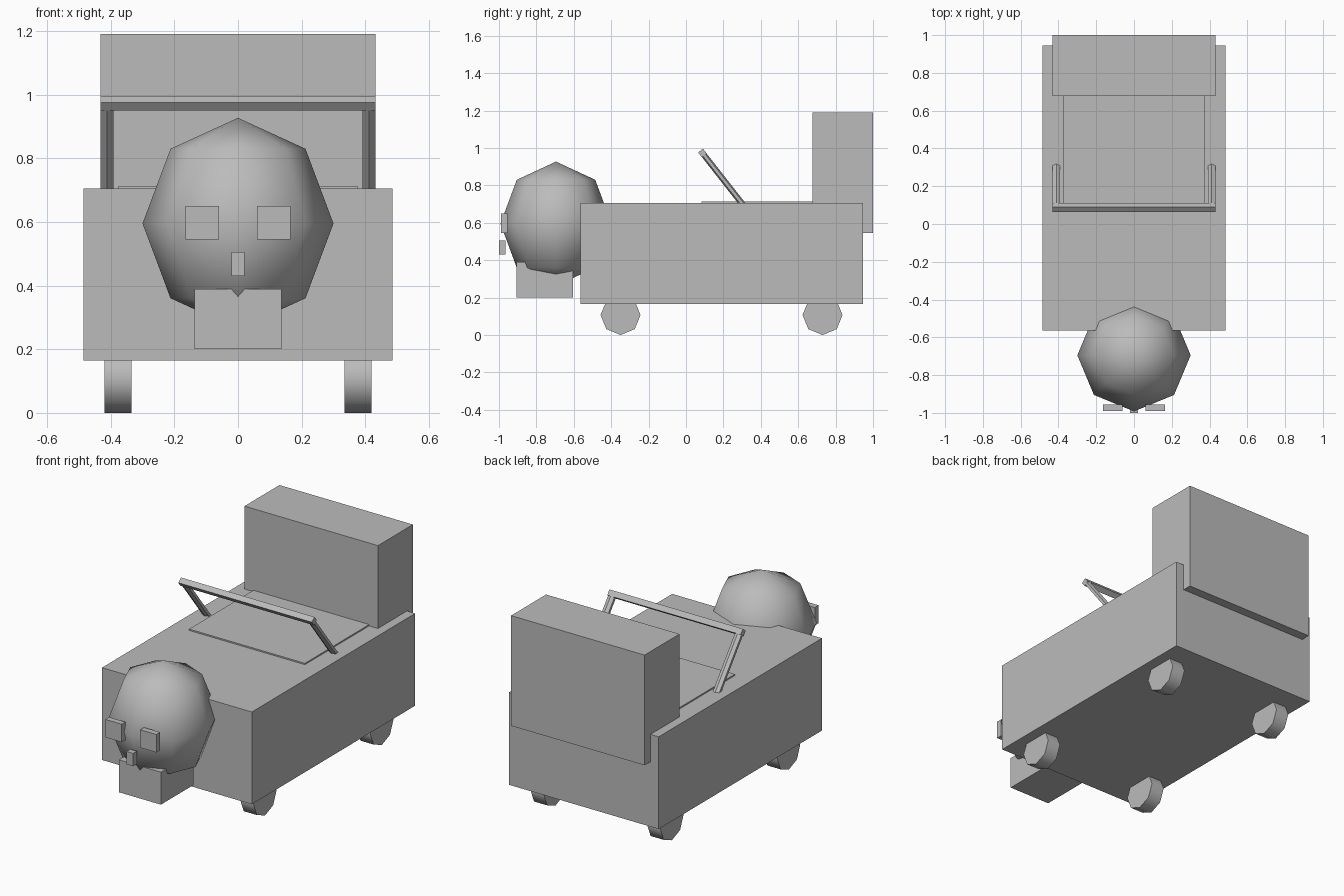
import bpy, math
from mathutils import Vector

if "Cube" in bpy.data.objects:
    bpy.data.objects.remove(bpy.data.objects["Cube"])

grey = bpy.data.materials.new("plain_grey")
grey.diffuse_color = (0.5, 0.5, 0.5, 1)
grey.use_nodes = True
grey.node_tree.nodes["Principled BSDF"].inputs["Base Color"].default_value = grey.diffuse_color


def finish(name, smooth=None):
    ob = bpy.context.object
    ob.name = name
    ob.data.materials.append(grey)
    bpy.ops.object.transform_apply(location=False, rotation=True, scale=True)
    if smooth:
        bpy.ops.object.shade_smooth_by_angle(angle=math.radians(smooth))
    return ob


def box(name, x, y, z, tilt=0):
    """Box from (min, max) ranges, optionally tilted about x."""
    bpy.ops.mesh.primitive_cube_add(size=1, location=[sum(r) / 2 for r in (x, y, z)])
    bpy.context.object.scale = [r[1] - r[0] for r in (x, y, z)]
    bpy.context.object.rotation_euler.x = tilt
    return finish(name)


# Body, rear trunk and raised deck panel
box("body", (-0.485, 0.485), (-0.565, 0.945), (0.165, 0.705))
box("rear_box", (-0.432, 0.432), (0.677, 1.0), (0.545, 1.19))
box("deck_panel", (-0.375, 0.375), (0.083, 0.70), (0.69, 0.713))

# Head with chin, nose and eyes
bpy.ops.mesh.primitive_uv_sphere_add(segments=8, ring_count=4, radius=1,
                                     location=(0, -0.695, 0.595))
bpy.context.object.scale = (0.30, 0.297, 0.332)
finish("head", 80)
box("chin", (-0.136, 0.136), (-0.907, -0.605), (0.20, 0.39))
box("nose", (-0.021, 0.021), (-1.0, -0.966), (0.43, 0.505))
for side, s in (("left", -1), ("right", 1)):
    box(side + "_eye", sorted((s * 0.06, s * 0.165)), (-0.99, -0.955), (0.545, 0.65))

# Wheels: eight-sided, with a corner pointing down
for side, s in (("left", -1), ("right", 1)):
    for end, y in (("front", -0.35), ("rear", 0.73)):
        bpy.ops.mesh.primitive_cylinder_add(vertices=8, radius=0.107, depth=0.085,
                                            location=(s * 0.3775, y, 0.107),
                                            rotation=(0, math.pi / 2, 0))
        finish(f"{end}_{side}_wheel", 60)

# Leaning windshield frame: two posts and a crossbar
top, foot = Vector((0, 0.088, 0.973)), Vector((0, 0.32, 0.677))
lean = top - foot
tilt = math.atan2(-lean.y, lean.z)
for side, s in (("left", -1), ("right", 1)):
    mid = (top + foot) / 2
    bpy.ops.mesh.primitive_cylinder_add(vertices=6, radius=1, depth=lean.length,
                                        location=(s * 0.411, mid.y, mid.z),
                                        rotation=(tilt, 0, 0))
    bpy.context.object.scale = (0.0237, 0.016, 1)
    finish(side + "_windshield_post")
box("windshield_crossbar", (-0.432, 0.432), (top.y - 0.0165, top.y + 0.0165),
    (top.z - 0.0165, top.z + 0.0165), tilt)
